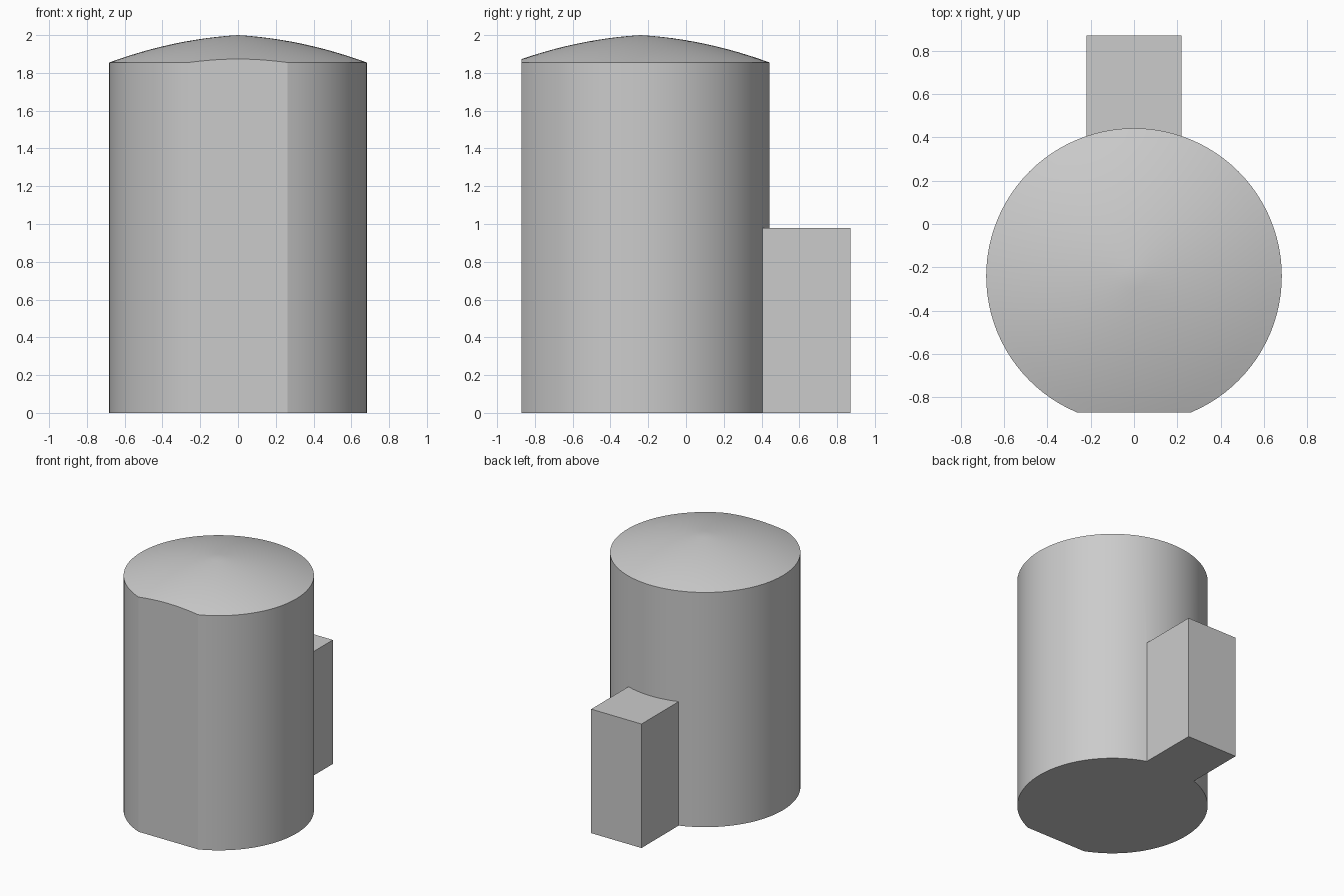
import bpy, bmesh, math
from mathutils import Vector, Matrix

cube = bpy.data.objects.get("Cube")
if cube:
    bpy.data.objects.remove(cube, do_unlink=True)

R, CY, RIM, TOP, FRONT, BACK = 0.682, -0.24, 1.855, 2.0, -0.87, 0.87

grey = bpy.data.materials.new("light_grey")
grey.use_nodes = True
grey.diffuse_color = (0.6, 0.6, 0.6, 1)
grey.node_tree.nodes["Principled BSDF"].inputs["Base Color"].default_value = (0.6, 0.6, 0.6, 1)


def make_object(name, bm):
    mesh = bpy.data.meshes.new(name)
    bmesh.ops.recalc_face_normals(bm, faces=bm.faces[:])
    bm.to_mesh(mesh)
    bm.free()
    mesh.materials.append(grey)
    obj = bpy.data.objects.new(name, mesh)
    bpy.context.collection.objects.link(obj)
    return obj


# Tank: revolved wall and gently domed, slightly pointed roof
bm = bmesh.new()
rings = 12
profile = [(R, 0), (R, RIM)]
for i in range(1, rings + 1):
    t = 1 - i / rings
    profile.append((R * t, TOP - (TOP - RIM) * (0.28 * t + 0.72 * t * t)))
verts = [bm.verts.new((r, CY, z)) for r, z in profile]
edges = [bm.edges.new(pair) for pair in zip(verts, verts[1:])]
bmesh.ops.spin(bm, geom=verts + edges, cent=(0, CY, 0), axis=(0, 0, 1),
               angle=math.tau, steps=96)
bmesh.ops.remove_doubles(bm, verts=bm.verts[:], dist=0.0001)
bmesh.ops.holes_fill(bm, edges=[e for e in bm.edges if e.is_boundary], sides=0)

# Flat front: slice off the tank and close the cut
bmesh.ops.bisect_plane(bm, geom=bm.verts[:] + bm.edges[:] + bm.faces[:],
                       plane_co=(0, FRONT, 0), plane_no=(0, -1, 0), clear_outer=True)
bmesh.ops.holes_fill(bm, edges=[e for e in bm.edges if e.is_boundary], sides=0)
tank = make_object("tank", bm)

# Rear box, merged into the tank wall
bm = bmesh.new()
start, height = 0.1, 0.98
bmesh.ops.create_cube(bm, size=1, matrix=Matrix.Translation(
    Vector((0, (start + BACK) / 2, height / 2))) @ Matrix.Diagonal((0.44, BACK - start, height, 1)))
box = make_object("rear_box", bm)

union = tank.modifiers.new("merge_box", 'BOOLEAN')
union.operation = 'UNION'
union.solver = 'EXACT'
union.object = box
bpy.ops.object.select_all(action='DESELECT')
tank.select_set(True)
bpy.context.view_layer.objects.active = tank
bpy.ops.object.modifier_apply(modifier=union.name)
bpy.data.objects.remove(box, do_unlink=True)
bpy.ops.object.shade_smooth_by_angle(angle=math.radians(18))
